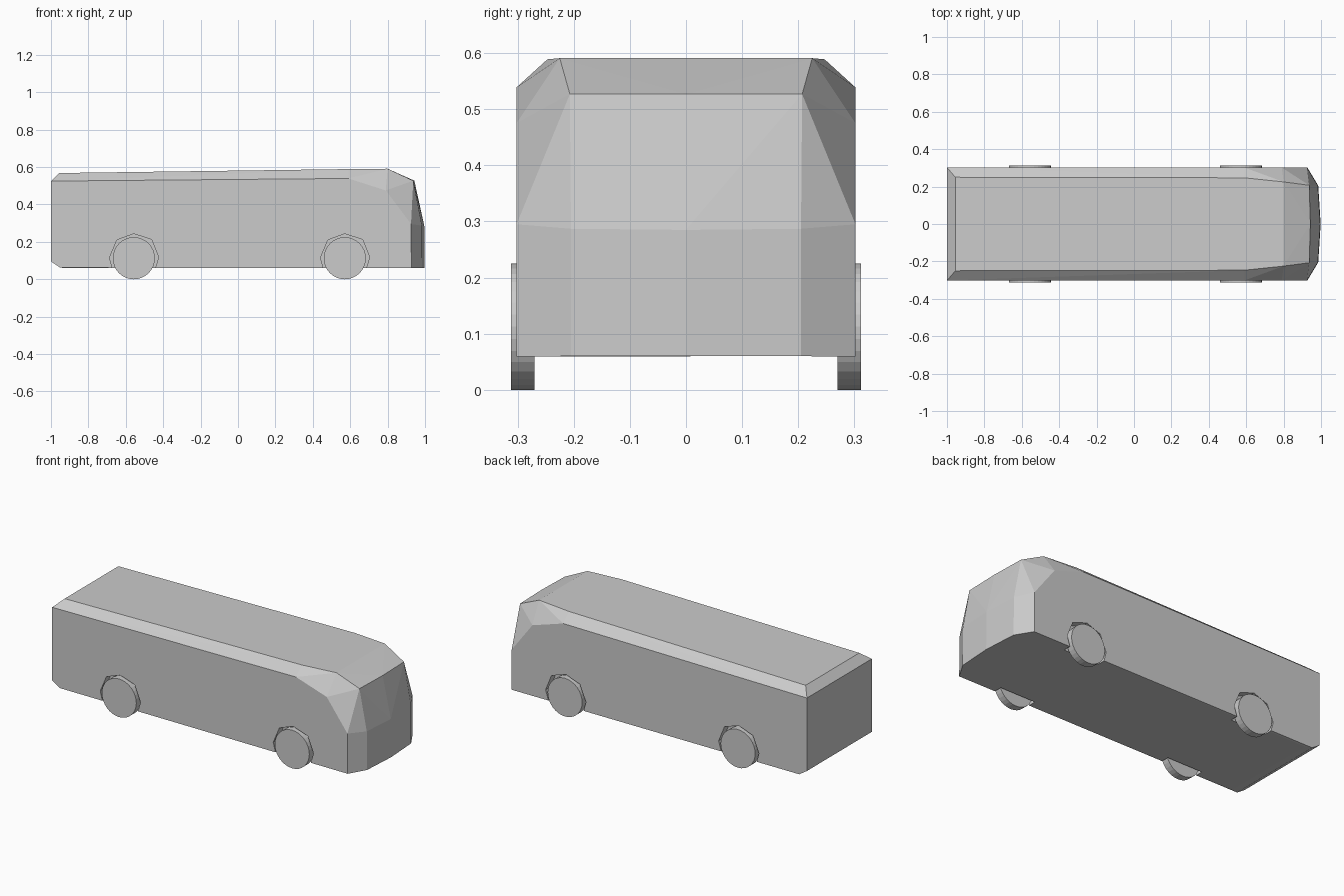
import bpy, bmesh, math
from mathutils import Matrix

if "Cube" in bpy.data.objects:
    bpy.data.objects.remove(bpy.data.objects["Cube"])

AXLES = (-0.557, 0.571)


def add_object(name, bm):
    bmesh.ops.recalc_face_normals(bm, faces=bm.faces)
    mesh = bpy.data.meshes.new(name)
    bm.to_mesh(mesh)
    bm.free()
    obj = bpy.data.objects.new(name, mesh)
    bpy.context.collection.objects.link(obj)
    return obj


# Body shell: convex faceted hull, mirrored across the centre plane
corners = [
    (-1, .302, .095), (-.95, .302, .062), (-.91, .29, .06),         # rear skirt
    (.927, .302, .059), (.985, .205, .06), (.998, 0, .06),          # nose bottom
    (.925, .302, .295), (.983, .205, .287), (.996, 0, .285),        # nose belt
    (.79, .302, .475), (.937, .207, .527), (.943, 0, .527),         # windscreen top
    (.59, .302, .539), (-1, .302, .525),                            # side top edge
    (-.955, .25, .568), (.59, .247, .589), (.80, .225, .591),       # roof edge
]
bm = bmesh.new()
for x, y, z in corners:
    for s in ((1, -1) if y else (1,)):
        bm.verts.new((x, s * y, z))
hull = bmesh.ops.convex_hull(bm, input=bm.verts)
bmesh.ops.dissolve_limit(bm, angle_limit=math.radians(1), verts=bm.verts, edges=bm.edges)
body = add_object("bus_body", bm)

# Faceted wheel arches cut into both sides
arch = [(-.115, .03), (-.115, .06), (-.13, .115), (-.09, .21), (0, .243),
        (.095, .212), (.133, .118), (.115, .06), (.115, .03)]
bm = bmesh.new()
for ax in AXLES:
    for s in (1, -1):
        face = bm.faces.new([bm.verts.new((ax + x, s * .255, z)) for x, z in arch])
        ext = bmesh.ops.extrude_face_region(bm, geom=[face], use_keep_orig=True)
        moved = [g for g in ext["geom"] if isinstance(g, bmesh.types.BMVert)]
        bmesh.ops.translate(bm, verts=moved, vec=(0, s * .15, 0))
cutter = add_object("arch_cutter", bm)
cutter.hide_render = True
mod = body.modifiers.new("wheel_arches", 'BOOLEAN')
mod.operation = 'DIFFERENCE'
mod.solver = 'EXACT'
mod.object = cutter
bpy.context.view_layer.objects.active = body
bpy.ops.object.modifier_apply(modifier=mod.name)
bpy.data.objects.remove(cutter)

# Wheels
for ax, end in zip(AXLES, ("rear", "front")):
    for s, side in ((1, "left"), (-1, "right")):
        bm = bmesh.new()
        bmesh.ops.create_cone(
            bm, cap_ends=True, segments=32, radius1=.1125, radius2=.1125, depth=.042,
            matrix=Matrix.Translation((ax, s * .291, .1125)) @ Matrix.Rotation(math.pi / 2, 4, 'X'))
        add_object(f"{end}_{side}_wheel", bm)
